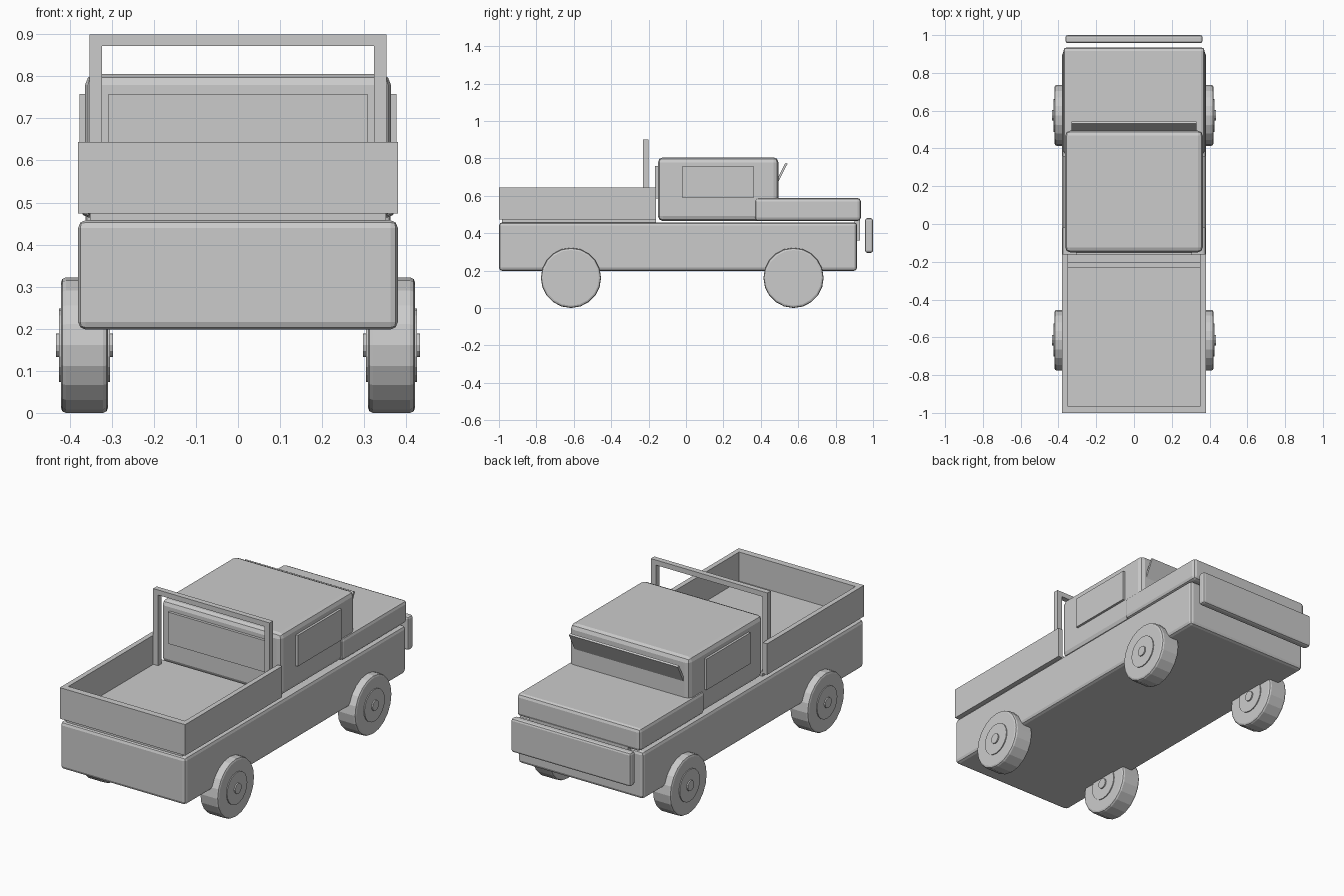
import bpy
import math

if "Cube" in bpy.data.objects:
    bpy.data.objects.remove(bpy.data.objects["Cube"])


def finish(obj, bevel, segments=2):
    if bevel:
        mod = obj.modifiers.new("bevel", 'BEVEL')
        mod.width = bevel
        mod.segments = segments
        mod.limit_method = 'ANGLE'
        mod.angle_limit = math.radians(40)
    return obj


def box(name, x, y, z, bevel=0.0, tilt=0.0):
    """Box from (min, max) ranges, optionally tilted about x."""
    spans = (x, y, z)
    centre = [(a + b) / 2 for a, b in spans]
    bpy.ops.mesh.primitive_cube_add(size=1, location=centre)
    obj = bpy.context.object
    obj.name = name
    obj.scale = [b - a for a, b in spans]
    bpy.ops.object.transform_apply(location=False, rotation=False, scale=True)
    obj.rotation_euler.x = tilt
    return finish(obj, bevel)


def disc(name, centre, radius, width, sides, bevel=0.0):
    """Cylinder lying along x."""
    bpy.ops.mesh.primitive_cylinder_add(vertices=sides, radius=radius, depth=width,
                                        location=centre, rotation=(0, math.pi / 2, 0))
    obj = bpy.context.object
    obj.name = name
    return finish(obj, bevel)


# Main body, cab and hood
box("lower_body", (-0.38, 0.38), (-1.0, 0.915), (0.198, 0.458), 0.018)
box("cab", (-0.364, 0.364), (-0.15, 0.494), (0.465, 0.805), 0.026)
box("hood", (-0.374, 0.374), (0.368, 0.935), (0.465, 0.588), 0.018)

# Cargo bed
box("bed_floor", (-0.352, 0.352), (-0.985, -0.16), (0.445, 0.485))
box("tailgate", (-0.38, 0.38), (-1.0, -0.964), (0.474, 0.644))

# Windows, grille and bumper
box("rear_window", (-0.308, 0.308), (-0.165, -0.145), (0.585, 0.758))
box("windshield", (-0.33, 0.33), (0.504, 0.516), (0.66, 0.78), tilt=-math.radians(27))
box("grille", (-0.30, 0.30), (0.90, 0.93), (0.36, 0.50))
box("front_bumper", (-0.363, 0.363), (0.957, 1.0), (0.295, 0.48), 0.012)

# Roll bar top
box("roll_bar_top", (-0.353, 0.353), (-0.23, -0.2), (0.872, 0.9))

# Mirrored side parts
for side, label in ((-1, "left"), (1, "right")):
    def span(a, b):
        return tuple(sorted((side * a, side * b)))

    box(label + "_bed_wall", span(0.353, 0.38), (-0.964, -0.16), (0.474, 0.644))
    box(label + "_window", span(0.35, 0.377), (-0.02, 0.36), (0.588, 0.758))
    box(label + "_roll_bar_post", span(0.323, 0.353), (-0.23, -0.2), (0.48, 0.872))

    # Wheels with hub discs on both faces
    for y, end in ((-0.615, "bed"), (0.575, "hood")):
        centre = (side * 0.365, y, 0.161)
        name = label + "_" + end + "_end_"
        disc(name + "wheel", centre, 0.161, 0.112, 20, 0.012)
        disc(name + "wheel_disc", centre, 0.0875, 0.122, 20)
        disc(name + "wheel_hub", centre, 0.028, 0.136, 12)
